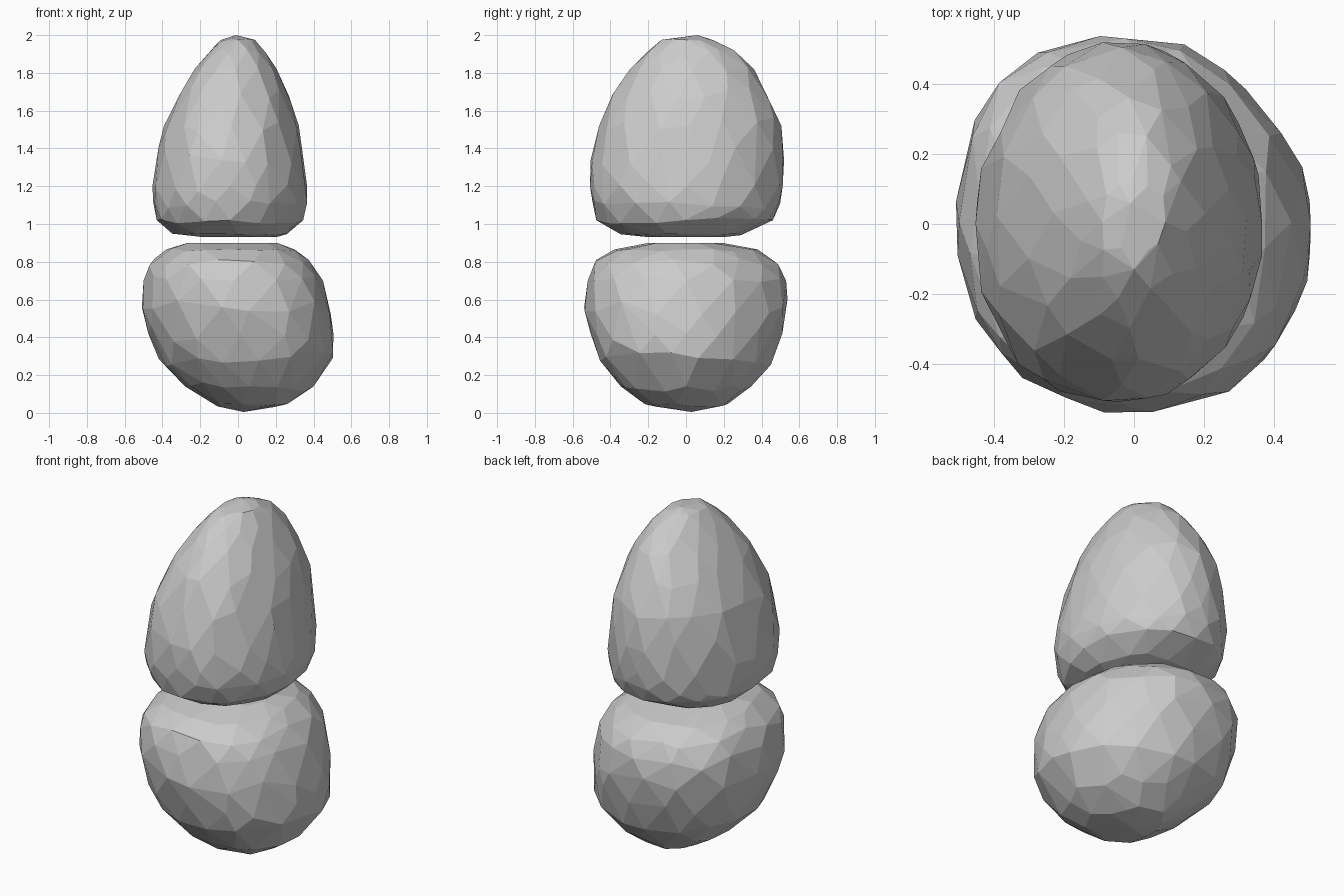
import bpy, bmesh, math, random

if "Cube" in bpy.data.objects:
    bpy.data.objects.remove(bpy.data.objects["Cube"])

random.seed(4)

grey = bpy.data.materials.new("stone grey")
grey.diffuse_color = (0.6, 0.6, 0.6, 1)
grey.use_nodes = True
grey.node_tree.nodes["Principled BSDF"].inputs["Base Color"].default_value = grey.diffuse_color


# Rows are (z, x min, x max, y min, y max), read between rows linearly
def section(rows, z):
    z = min(max(z, rows[0][0]), rows[-1][0])
    for a, b in zip(rows, rows[1:]):
        if z <= b[0]:
            t = (z - a[0]) / (b[0] - a[0])
            return [p + (q - p) * t for p, q in zip(a, b)]


# Faceted pebble: hull of staggered, slightly uneven oval rings.
# corners swell or shrink the four diagonals, counter-clockwise from +x +y
def pebble(name, rows, sides, power, corners):
    bm = bmesh.new()
    for i, row in enumerate(rows):
        end = i in (0, len(rows) - 1)
        n = 1 if row[2] - row[1] < 0.03 else (sides if row[2] - row[1] > 0.55 else 12)
        for k in range(n):
            a = math.tau * (k + 0.5 * (i % 2)) / n
            axis = abs(math.sin(2 * a)) < 0.01
            dz = 0
            if not end and not axis:
                a += random.uniform(-0.25, 0.25) * math.tau / n
                step = min(row[0] - rows[i - 1][0], rows[i + 1][0] - row[0])
                dz = random.uniform(-0.3, 0.3) * step
            z, x0, x1, y0, y1 = section(rows, row[0] + dz)
            c, s = math.cos(a), math.sin(a)
            px = math.copysign(abs(c) ** (2 / power), c)
            py = math.copysign(abs(s) ** (2 / power), s)
            corner = corners[int((a % math.tau) / (math.pi / 2)) % 4]
            grow = (1.0 if axis else 1.012) + corner * math.sin(2 * a) ** 2
            bm.verts.new(((x0 + x1) / 2 + px * grow * (x1 - x0) / 2,
                          (y0 + y1) / 2 + py * grow * (y1 - y0) / 2, z))
    hull = bmesh.ops.convex_hull(bm, input=bm.verts)
    loose = {g for g in hull["geom_interior"] + hull["geom_unused"]
             if isinstance(g, bmesh.types.BMVert)}
    bmesh.ops.delete(bm, geom=list(loose), context="VERTS")
    # merge nearly coplanar triangles into broad uneven facets
    bmesh.ops.dissolve_limit(bm, angle_limit=math.radians(5),
                             verts=bm.verts, edges=bm.edges)
    bmesh.ops.recalc_face_normals(bm, faces=bm.faces)
    mesh = bpy.data.meshes.new(name)
    bm.to_mesh(mesh)
    bm.free()
    mesh.materials.append(grey)
    bpy.context.collection.objects.link(bpy.data.objects.new(name, mesh))


# Wide rounded stone with a flattened top
pebble("lower_stone", [
    (0.005, 0.01, 0.03, 0.02, 0.04),
    (0.04, -0.13, 0.25, -0.21, 0.22),
    (0.14, -0.28, 0.40, -0.345, 0.345),
    (0.28, -0.42, 0.50, -0.455, 0.47),
    (0.42, -0.475, 0.505, -0.505, 0.51),
    (0.56, -0.505, 0.487, -0.537, 0.537),
    (0.70, -0.50, 0.45, -0.52, 0.53),
    (0.80, -0.46, 0.385, -0.49, 0.48),
    (0.865, -0.38, 0.30, -0.38, 0.38),
    (0.90, -0.27, 0.21, -0.20, 0.20)], 16, 2.15, (-0.06, 0.035, 0.0, 0.035))

# Tall tapering stone, bevelled in to a flat underside
pebble("upper_stone", [
    (0.93, -0.20, 0.20, -0.22, 0.22),
    (0.945, -0.35, 0.255, -0.345, 0.315),
    (1.02, -0.43, 0.345, -0.475, 0.46),
    (1.10, -0.445, 0.368, -0.492, 0.495),
    (1.20, -0.453, 0.366, -0.508, 0.512),
    (1.36, -0.43, 0.347, -0.50, 0.517),
    (1.52, -0.392, 0.322, -0.46, 0.505),
    (1.68, -0.318, 0.27, -0.39, 0.44),
    (1.82, -0.23, 0.205, -0.297, 0.36),
    (1.92, -0.145, 0.14, -0.20, 0.26),
    (1.975, -0.09, 0.09, -0.13, 0.14),
    (2.0, -0.01, 0.01, 0.05, 0.07)], 16, 2.05, (0.0, 0.0, 0.04, 0.0))
